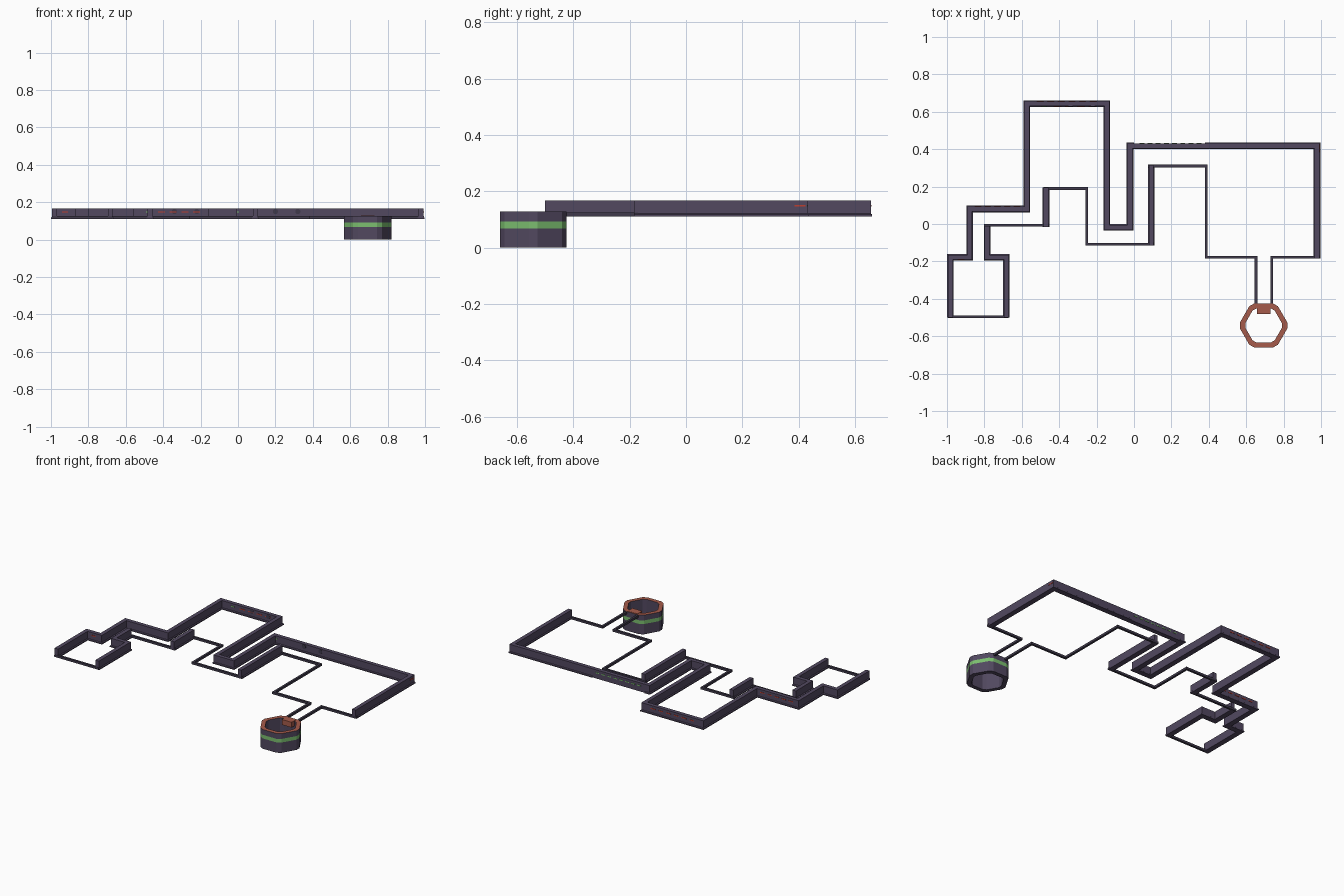
import bpy, bmesh, math
from mathutils import Vector

cube = bpy.data.objects.get("Cube")
if cube:
    bpy.data.objects.remove(cube, do_unlink=True)


def material(name, rgb):
    m = bpy.data.materials.new(name)
    m.use_nodes = True
    m.diffuse_color = (*rgb, 1)
    m.node_tree.nodes["Principled BSDF"].inputs["Base Color"].default_value = (*rgb, 1)
    return m


PURPLE = material("dusky purple", (0.085, 0.066, 0.118))
DARK = material("dark purple", (0.05, 0.042, 0.07))
RUST = material("rust", (0.38, 0.105, 0.07))
GREEN = material("light green", (0.2, 0.52, 0.16))
RED = material("signal red", (0.5, 0.05, 0.03))


def finish(name, bm, mats):
    bmesh.ops.recalc_face_normals(bm, faces=bm.faces)
    mesh = bpy.data.meshes.new(name)
    bm.to_mesh(mesh)
    bm.free()
    for m in mats:
        mesh.materials.append(m)
    obj = bpy.data.objects.new(name, mesh)
    bpy.context.collection.objects.link(obj)
    return obj


def sweep(name, path, profile, mat):
    """Sweep an (offset, height) profile along a mitred floor path."""
    pts = [Vector(p) for p in path]
    normals = []
    for a, b in zip(pts, pts[1:]):
        d = (b - a).normalized()
        normals.append(Vector((-d.y, d.x)))
    bm = bmesh.new()
    rings = []
    for i, p in enumerate(pts):
        n1, n2 = normals[max(i - 1, 0)], normals[min(i, len(normals) - 1)]
        m = (n1 + n2) / (1 + n1.dot(n2))
        rings.append([bm.verts.new((*(p + m * o), z)) for o, z in profile])
    count = len(profile)
    for r, s in zip(rings, rings[1:]):
        for k in range(count):
            j = (k + 1) % count
            bm.faces.new((r[k], r[j], s[j], s[k]))
    bm.faces.new(rings[0])
    bm.faces.new(rings[-1])
    return finish(name, bm, [mat])


def box(name, centre, size, mat):
    bm = bmesh.new()
    bmesh.ops.create_cube(bm, size=1)
    bmesh.ops.scale(bm, vec=size, verts=bm.verts)
    bmesh.ops.translate(bm, vec=centre, verts=bm.verts)
    return finish(name, bm, [mat])


# Cross-sections: tall wall with flared feet, and low curb
B, T = 0.11, 0.167
BODY, FOOT = 0.013, 0.018
left_foot = [(BODY, B + 0.011), (FOOT, B + 0.007), (FOOT, B)]
right_foot = [(-FOOT, B), (-FOOT, B + 0.007), (-BODY, B + 0.011)]
top = [(-BODY, T), (BODY, T)]
wall = right_foot + top + left_foot
plain_wall = right_foot + top + [(BODY, B)]
curb = [(-0.007, B), (-0.007, 0.125), (0.007, 0.125), (0.007, B)]

# Tall walls of the outer boundary
sweep("outer_wall", [(-0.982, -0.5), (-0.982, -0.178), (-0.878, -0.178), (-0.878, 0.08),
                     (-0.573, 0.08), (-0.573, 0.643), (-0.145, 0.643), (-0.145, -0.018),
                     (-0.022, -0.018), (-0.022, 0.418), (0.0, 0.418)], wall, PURPLE)
sweep("hatch_wall", [(0.0, 0.418), (0.38, 0.418)], plain_wall, PURPLE)
sweep("hall_wall", [(0.38, 0.418), (0.979, 0.418), (0.979, -0.185)], wall, PURPLE)

# Tall walls of the inner boundary
sweep("room_wall", [(-0.683, -0.5), (-0.683, -0.178), (-0.785, -0.178), (-0.785, -0.01)],
      wall, PURPLE)
sweep("step_wall_a", [(-0.47, -0.015), (-0.47, 0.195)], wall, PURPLE)
sweep("step_wall_b", [(0.092, -0.115), (0.092, 0.315)], wall, PURPLE)

# Low curbs on the open edges
curbs = [
    [(-0.995, -0.495), (-0.67, -0.495)],
    [(-0.803, -0.007), (-0.455, -0.007)],
    [(-0.485, 0.19), (-0.253, 0.19), (-0.253, -0.108), (0.107, -0.108)],
    [(0.075, 0.31), (0.387, 0.31), (0.387, -0.178), (0.652, -0.178), (0.652, -0.43)],
    [(0.737, -0.43), (0.737, -0.178), (0.995, -0.178)],
]
for i, path in enumerate(curbs):
    sweep(f"curb_{i + 1}", path, curb, DARK)

# Six-sided tower with clipped corners, green band and rust rim
CX, CY, R, CUT = 0.693, -0.5425, 0.136, 0.13


def clipped_hexagon(radius):
    corners = [Vector((math.cos(a), math.sin(a))) * radius
               for a in (k * math.pi / 3 for k in range(6))]
    out = []
    for k, c in enumerate(corners):
        out += [c.lerp(corners[k - 1], CUT), c.lerp(corners[(k + 1) % 6], CUT)]
    return out


inner = R - 0.031
rows = [(R, 0.0, 0), (R, 0.068, 2), (R, 0.092, 0), (R, 0.127, 1), (inner, 0.127, 0), (inner, 0.0, 0)]
bm = bmesh.new()
rings = [[bm.verts.new((CX + p.x, CY + p.y, z)) for p in clipped_hexagon(r)] for r, z, _ in rows]
for i, (_, _, colour) in enumerate(rows):
    lower, upper = rings[i], rings[(i + 1) % len(rings)]
    for k in range(len(lower)):
        j = (k + 1) % len(lower)
        bm.faces.new((lower[k], lower[j], upper[j], upper[k])).material_index = colour
finish("hexagon_tower", bm, [PURPLE, RUST, GREEN])
box("tower_step", (CX, -0.455, 0.111), (0.072, 0.05, 0.035), RUST)


# Signal dashes on wall faces
def dashes(name, x0, x1, y, count, mat):
    step = (x1 - x0) / count
    for k in range(count):
        box(f"{name}_{k + 1}", (x0 + step * (k + 0.5), y, 0.148), (step * 0.6, 0.004, 0.006), mat)


dashes("hatch_light", 0.02, 0.37, 0.418 + BODY, 8, GREEN)
dashes("back_light", -0.53, -0.19, 0.643 + BODY, 6, RED)
dashes("corridor_light", -0.86, -0.6, 0.08 + BODY, 5, RED)
dashes("alcove_light", -0.44, -0.19, 0.643 - BODY, 4, RED)
dashes("room_light", -0.95, -0.9, -0.178 - BODY, 1, RED)
dashes("door_lamp_a", -0.5, -0.46, 0.643 - BODY, 1, GREEN)
dashes("door_lamp_b", -0.01, 0.01, 0.418 - BODY, 1, GREEN)
for side in (-1, 1):
    box("side_light", (0.979 + side * BODY, 0.405, 0.148), (0.004, 0.04, 0.006), RED)

# Round ports on the inner wall faces
for x, y in ((-0.34, 0.643), (-0.22, 0.643), (0.2, 0.418), (0.32, 0.418)):
    bpy.ops.mesh.primitive_cylinder_add(vertices=16, radius=0.014, depth=0.004,
                                        location=(x, y - BODY, 0.15),
                                        rotation=(math.pi / 2, 0, 0))
    port = bpy.context.object
    port.name = "round_port"
    port.data.materials.append(DARK)
